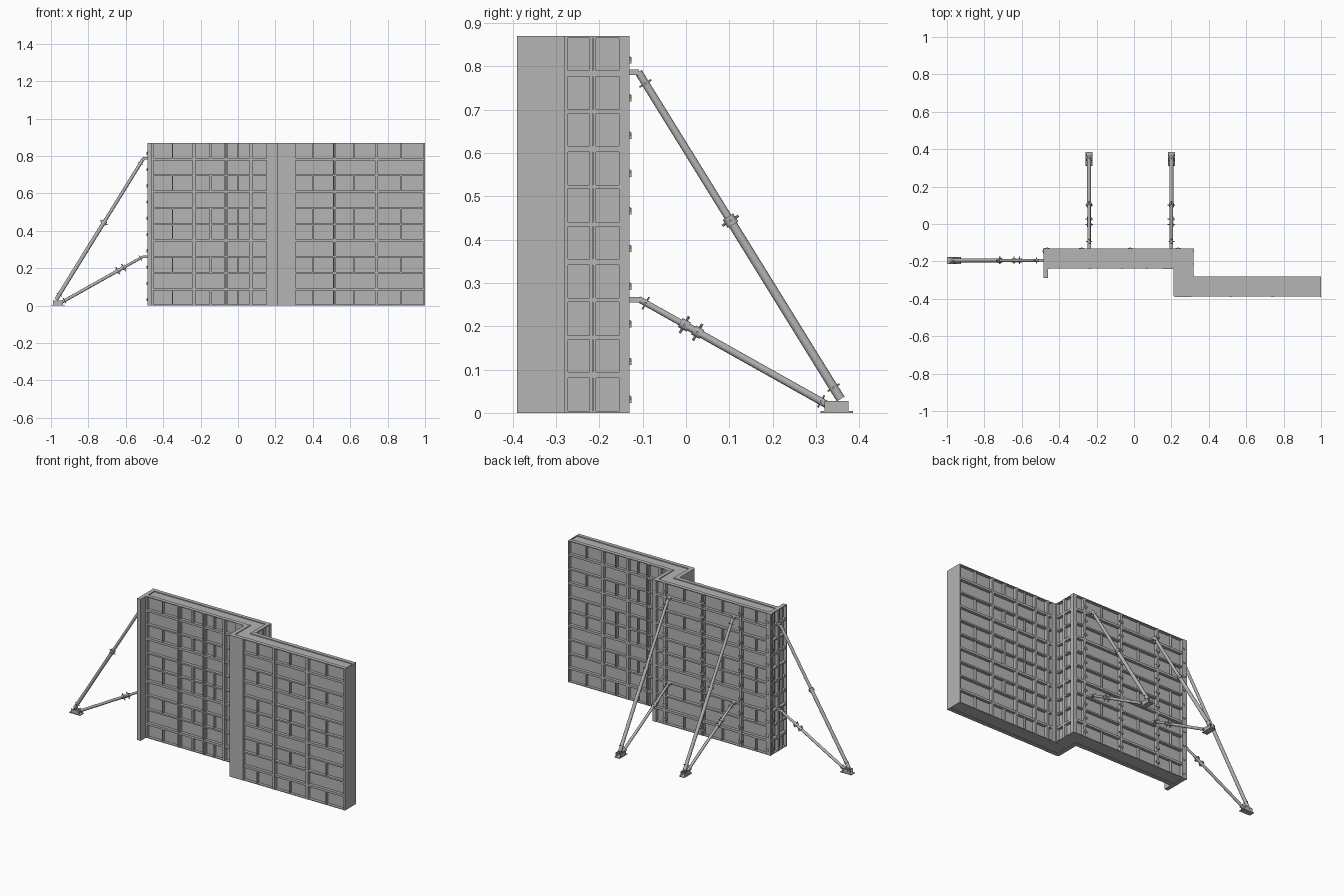
import bpy, bmesh, math
from mathutils import Matrix, Vector

if "Cube" in bpy.data.objects:
    bpy.data.objects.remove(bpy.data.objects["Cube"])

H = 0.87            # wall height
D = 0.025           # panel frame depth
ROW = H / 10        # spacing of horizontal ribs

steel = bpy.data.materials.new("steel_grey")
steel.diffuse_color = (0.46, 0.46, 0.46, 1)
steel.use_nodes = True
steel.node_tree.nodes["Principled BSDF"].inputs["Base Color"].default_value = steel.diffuse_color


def frame(origin, u, n):
    """Local axes: u along the wall, n outward, z up."""
    m = Matrix.Identity(4)
    for i, v in enumerate((u, n, (0, 0, 1), origin)):
        for r in range(3):
            m[r][i] = v[r]
    return m


def box(bm, m, u0, u1, n0, n1, z0, z1):
    size = Matrix.Diagonal((u1 - u0, n1 - n0, z1 - z0, 1))
    mid = Matrix.Translation(((u0 + u1) / 2, (n0 + n1) / 2, (z0 + z1) / 2))
    bmesh.ops.create_cube(bm, size=1, matrix=m @ mid @ size)


def rod(bm, m, a, b, r, sides=12):
    """Cylinder between two points given in the local frame."""
    a, b = m @ Vector(a), m @ Vector(b)
    d = b - a
    rot = d.to_track_quat('Z', 'Y').to_matrix().to_4x4()
    bmesh.ops.create_cone(bm, cap_ends=True, segments=sides, radius1=r, radius2=r,
                          depth=d.length, matrix=Matrix.Translation((a + b) / 2) @ rot)


def finish(bm, name, smooth=False):
    bmesh.ops.recalc_face_normals(bm, faces=bm.faces)
    me = bpy.data.meshes.new(name)
    bm.to_mesh(me)
    bm.free()
    me.materials.append(steel)
    ob = bpy.data.objects.new(name, me)
    bpy.context.collection.objects.link(ob)
    if smooth:
        bpy.context.view_layer.objects.active = ob
        ob.select_set(True)
        bpy.ops.object.shade_smooth_by_angle(angle=math.radians(40))
        ob.select_set(False)
    return ob


def panel(name, m, u0, u1, full=(), short=(), strips=()):
    """Skin plate with edge frame, horizontal ribs, full and short vertical ribs."""
    bm = bmesh.new()
    box(bm, m, u0, u1, 0, 0.005, 0, H)
    for i in range(11):
        w = 0.007 if i in (1, 4, 7, 9) else 0.0045
        z = i * ROW
        box(bm, m, u0, u1, 0.004, D - 0.002, max(0, z - w), min(H, z + w))
    for u in (u0 + 0.004, u1 - 0.004):
        box(bm, m, u - 0.004, u + 0.004, 0, D, 0, H)
    for u in full:                       # paired edge frames with a seam
        for s in (-1, 1):
            c = u + s * 0.0042
            box(bm, m, c - 0.0035, c + 0.0035, 0.004, D, 0, H)
    for u in short:
        for i in (0, 2, 4, 5, 7, 9):
            box(bm, m, u - 0.003, u + 0.003, 0.004, D - 0.004, i * ROW, (i + 1) * ROW)
    for a, b in strips:                  # closed corner strips
        box(bm, m, a, b, 0, D, 0, H)
    return finish(bm, name)


# Stepped core between the two panel skins
outline = [(-.46, -.155), (.295, -.155), (.295, -.305), (.996, -.305),
           (.996, -.365), (.235, -.365), (.235, -.215), (-.46, -.215)]
bm = bmesh.new()
f = bm.faces.new([bm.verts.new((x, y, 0.003)) for x, y in outline])
ext = bmesh.ops.extrude_face_region(bm, geom=[f])
bmesh.ops.translate(bm, vec=(0, 0, H - 0.008),
                    verts=[v for v in ext['geom'] if isinstance(v, bmesh.types.BMVert)])
finish(bm, "wall_core")

# Panel faces
X, Y = (1, 0, 0), (0, 1, 0)
NX, NY = (-1, 0, 0), (0, -1, 0)
left_back = frame((0, -.155, 0), X, Y)
panel("left_front_panels", frame((0, -.215, 0), X, NY), -.46, .16,
      (-.235, -.065, .07), (-.35, -.15, -.143, 0))
panel("right_front_panels", frame((0, -.365, 0), X, NY), .30, 1.0,
      (.515, .74), (.40, .62, .87))
panel("left_back_panels", left_back, -.46, .24, (-.28, -.02), (-.38, -.15, .11))
panel("right_back_panels", frame((0, -.305, 0), X, Y), .375, 1.0,
      (.46, .595, .765), (.53, .68, .673, .88))
panel("stop_end_panel", frame((-.46, 0, 0), Y, NX), -.29, -.13,
      (-.21,), (-.17, -.25))

# Closed corner pieces at the front of the step, rounded at the outer edge
bm = bmesh.new()
world = Matrix.Identity(4)
box(bm, world, .16, .21, -.24, -.215, 0, H)
box(bm, world, .21, .235, -.365, -.215, 0, H)
box(bm, world, .235, .30, -.39, -.365, 0, H)
rim = [(.235, -.365)] + [(.222 + .012 * math.cos(a), -.378 + .012 * math.sin(a))
                        for a in [math.radians(180 + 18 * k) for k in range(6)]]
rim = [(.235, -.365), (.21, -.365)] + rim[1:] + [(.235, -.39)]
f = bm.faces.new([bm.verts.new((x, y, 0)) for x, y in rim])
ext = bmesh.ops.extrude_face_region(bm, geom=[f])
bmesh.ops.translate(bm, vec=(0, 0, H),
                    verts=[v for v in ext['geom'] if isinstance(v, bmesh.types.BMVert)])
finish(bm, "front_corner")

# Ribbed corner pieces at the back of the step
panel("back_outer_corner", left_back, .24, .32)
panel("back_step_side", frame((.295, 0, 0), Y, X), -.28, -.13, (-.215,))
panel("back_inner_corner", frame((0, -.305, 0), X, Y), .295, .375,
      strips=((.32, .345),))

# End cover plate
bm = bmesh.new()
box(bm, world, .994, 1.0, -.388, -.282, 0, H)
finish(bm, "end_cover")

# Corner post where the stop end meets the back panels
bm = bmesh.new()
box(bm, world, -.48, -.46, -.155, -.13, 0, H)
finish(bm, "stop_end_post")

# Clamps over the panel seams
bm = bmesh.new()
seams = [(left_back, (-.465, -.28, -.02, .235)),
         (frame((-.46, 0, 0), Y, NX), (-.145,))]
for m, us in seams:
    for u in us:
        for i in range(10):
            z = .035 + i * ROW
            box(bm, m, u - .013, u + .013, .02, D + .002, z - .005, z + .005)
            box(bm, m, u - .004, u + .004, .02, D + .004, z - .012, z + .003)
finish(bm, "seam_clamps")


# Push-pull props: local n is distance out from the wall face
def prop(name, m):
    bm = bmesh.new()
    legs = [((.02, .787), (.487, .032), .0105, (.455,)),
            ((.022, .262), (.457, .018), .0085, (.24, .31))]
    for (n0, z0), (n1, z1), r, collars in legs:
        a, b = Vector((0, n0, z0)), Vector((0, n1, z1))
        d = b - a
        side = Vector((0, d.z, -d.y)).normalized()
        box(bm, m, -.009, .009, 0, n0 + .002, z0 - .007, z0 + .006)
        split = a.lerp(b, collars[0])
        rod(bm, m, a, split, r * .85)
        rod(bm, m, split, b, r)
        for t in collars:
            c = a.lerp(b, t)
            rod(bm, m, c - d.normalized() * .011, c + d.normalized() * .011, r * 1.35)
            rod(bm, m, c - side * .022, c + side * .022, .003, 8)
            rod(bm, m, c - Vector((.02, 0, 0)), c + Vector((.02, 0, 0)), .003, 8)
        for t in (.035, .965):           # end pins
            c = a.lerp(b, t)
            rod(bm, m, c - side * .016, c + side * .016, .002, 8)
            rod(bm, m, c - Vector((.016, 0, 0)), c + Vector((.016, 0, 0)), .003, 8)
    # foot: ground plate and two cheeks
    box(bm, m, -.018, .018, .44, .515, 0, .004)
    for s in (-1, 1):
        box(bm, m, s * .014 - .002, s * .014 + .002, .45, .505, .003, .027)
    for n, z in ((.487, .02), (.457, .018)):
        rod(bm, m, (-.018, n, z), (.018, n, z), .004, 8)
    finish(bm, name, smooth=True)


prop("back_prop_left", frame((-.24, -.13, 0), X, Y))
prop("back_prop_right", frame((.2, -.13, 0), X, Y))
prop("side_prop", frame((-.485, -.195, 0), Y, NX))
